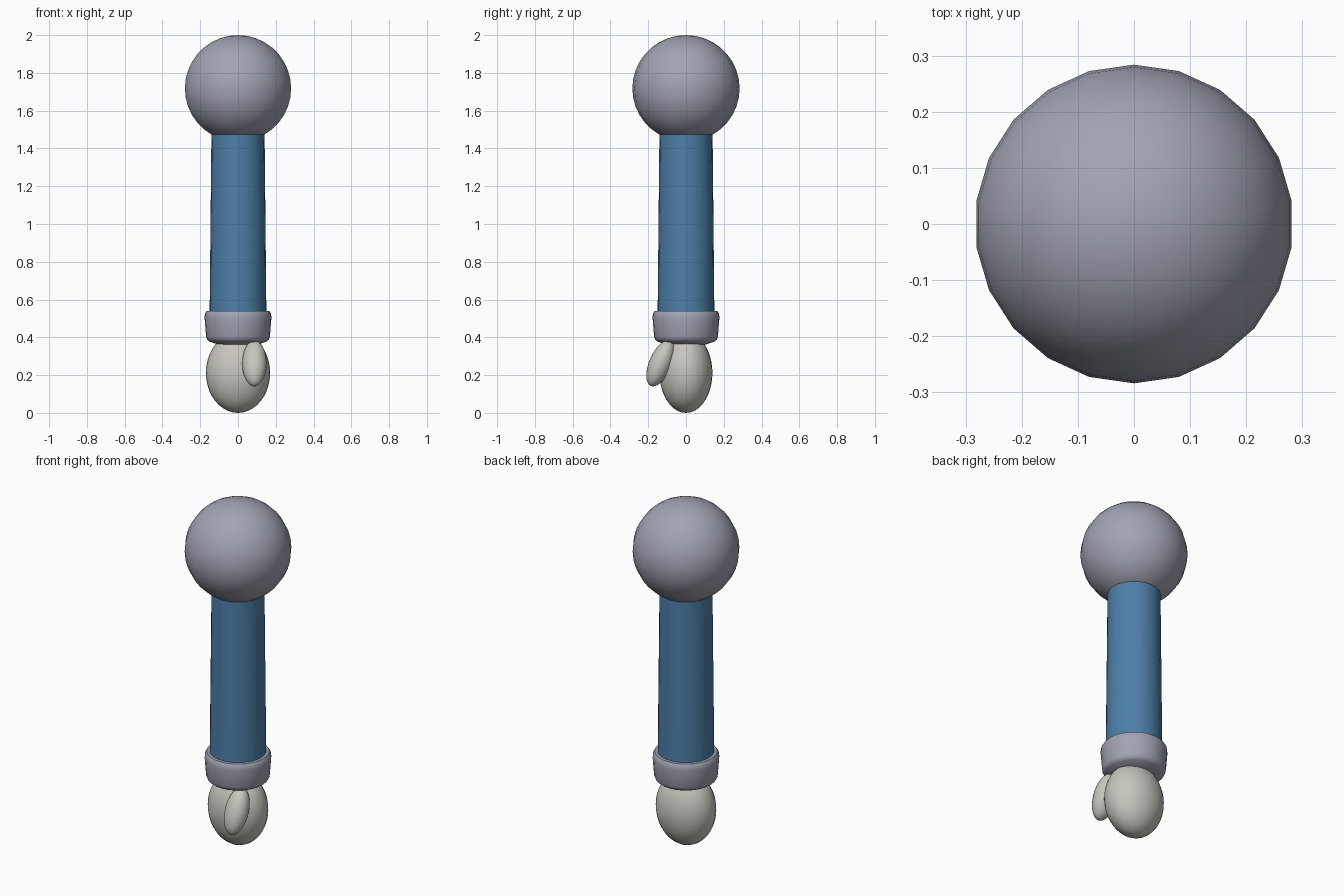
import bpy, bmesh, math
from mathutils import Matrix, Vector

if "Cube" in bpy.data.objects:
    bpy.data.objects.remove(bpy.data.objects["Cube"])


def material(name, color):
    m = bpy.data.materials.new(name)
    m.diffuse_color = (*color, 1)
    m.use_nodes = True
    m.node_tree.nodes["Principled BSDF"].inputs["Base Color"].default_value = m.diffuse_color
    return m


GREY = material("cool grey", (0.36, 0.37, 0.45))
BLUE = material("blue", (0.075, 0.21, 0.40))
PALE = material("pale warm grey", (0.57, 0.56, 0.51))


def finish(name, bm, mat, angle):
    bmesh.ops.recalc_face_normals(bm, faces=bm.faces)
    mesh = bpy.data.meshes.new(name)
    bm.to_mesh(mesh)
    bm.free()
    mesh.materials.append(mat)
    obj = bpy.data.objects.new(name, mesh)
    bpy.context.collection.objects.link(obj)
    bpy.ops.object.select_all(action='DESELECT')
    obj.select_set(True)
    bpy.context.view_layer.objects.active = obj
    bpy.ops.object.shade_smooth_by_angle(angle=math.radians(angle))


def ellipsoid(name, center, radii, mat, segments, rings, tilt=0):
    bm = bmesh.new()
    bmesh.ops.create_uvsphere(bm, u_segments=segments, v_segments=rings, radius=1)
    matrix = (Matrix.Translation(center) @ Matrix.Rotation(math.radians(tilt), 4, 'X')
              @ Matrix.Diagonal((*radii, 1)))
    bm.transform(matrix)
    finish(name, bm, mat, 60)


def lathe(name, profile, mat, segments, angle):
    bm = bmesh.new()
    verts = [bm.verts.new((r, 0, z)) for r, z in profile]
    edges = [bm.edges.new(pair) for pair in zip(verts, verts[1:])]
    bmesh.ops.spin(bm, geom=verts + edges, cent=(0, 0, 0), axis=(0, 0, 1),
                   angle=math.tau, steps=segments, use_duplicate=False)
    bmesh.ops.remove_doubles(bm, verts=bm.verts, dist=0.0005)
    finish(name, bm, mat, angle)


# Shoulder ball
ellipsoid("shoulder_ball", Vector((0, 0, 1.718)), (0.284, 0.284, 0.282), GREY, 22, 18)

# Slightly tapered sleeve
lathe("sleeve", [(0, 0.45), (0.151, 0.45), (0.14, 1.56), (0, 1.56)], BLUE, 24, 40)

# Rounded cuff with a domed underside
lathe("cuff", [(0, 0.345), (0.06, 0.35), (0.11, 0.364), (0.15, 0.377), (0.163, 0.387),
               (0.169, 0.403), (0.177, 0.505), (0.175, 0.525), (0.166, 0.539),
               (0.145, 0.54), (0, 0.54)], GREY, 28, 45)

# Mitten hand and thumb
ellipsoid("hand", Vector((0, 0, 0.215)), (0.17, 0.14, 0.212), PALE, 28, 20)
ellipsoid("thumb", Vector((0.087, -0.135, 0.262)), (0.065, 0.06, 0.13), PALE, 20, 16, -23)

# Rest the lowest point on the floor
bpy.context.view_layer.update()
low = min((v.co.z for o in bpy.data.objects for v in o.data.vertices))
for o in bpy.data.objects:
    if o.name == "hand":
        o.location.z -= low
